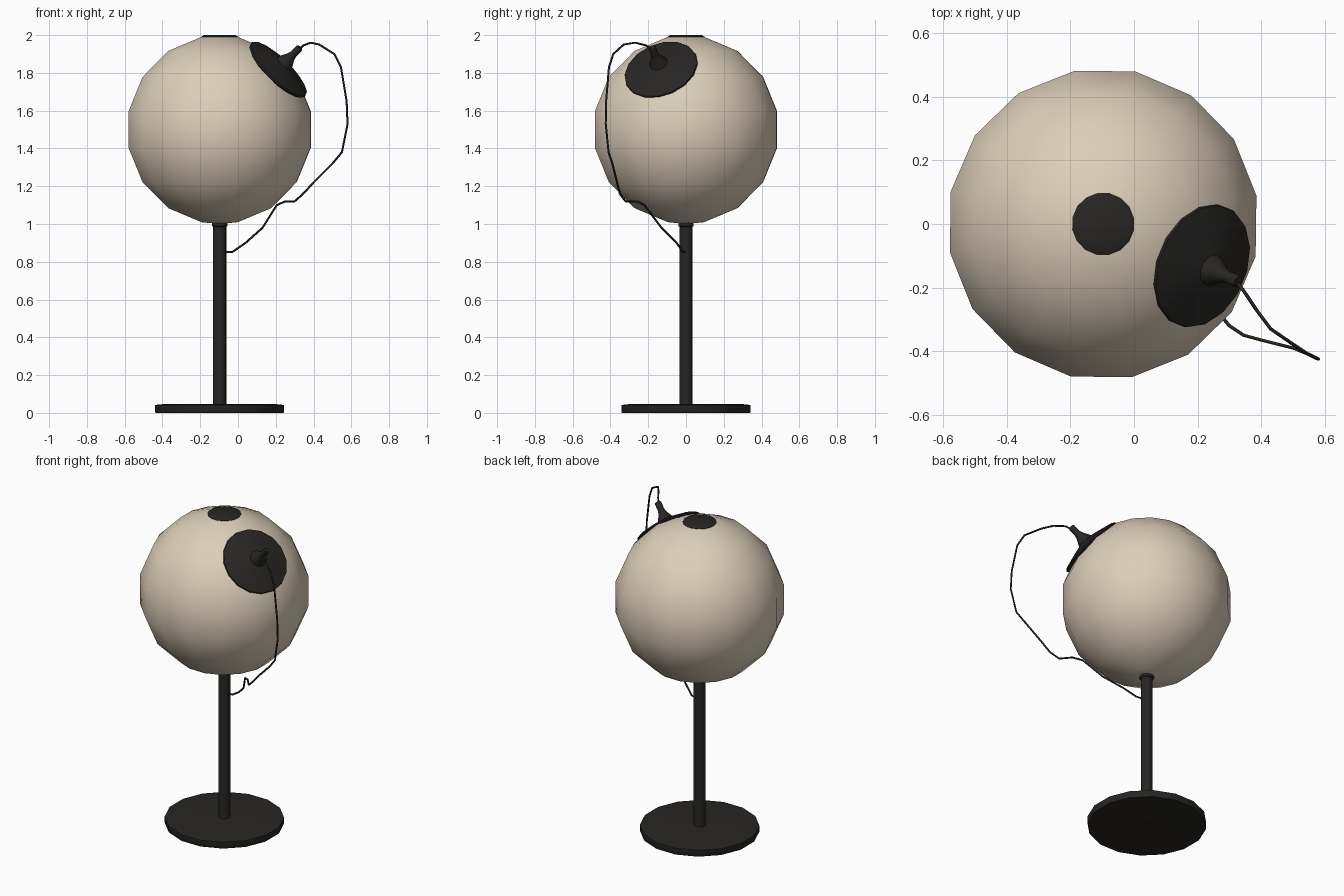
import bpy, bmesh
from math import sin, cos, pi, radians
from mathutils import Vector, Matrix

if "Cube" in bpy.data.objects:
    bpy.data.objects.remove(bpy.data.objects["Cube"])


def material(name, rgb):
    m = bpy.data.materials.new(name)
    m.diffuse_color = (*rgb, 1)
    m.use_nodes = True
    m.node_tree.nodes["Principled BSDF"].inputs["Base Color"].default_value = m.diffuse_color
    return m


cream = material("cream", (0.72, 0.62, 0.49))
black = material("black", (0.02, 0.019, 0.017))
CX, CZ, R = -0.097, 1.5, 0.5


def lathe(name, profile, sides, mat, origin, axis=(0, 0, 1), turn=0.0, angle=40):
    """Revolve (radius, height) points about an axis through origin."""
    bm = bmesh.new()
    rings = []
    for r, h in profile:
        if r == 0:
            rings.append([bm.verts.new((0, 0, h))] * sides)
        else:
            rings.append([bm.verts.new((r * cos(turn + 2 * pi * i / sides),
                                        r * sin(turn + 2 * pi * i / sides), h))
                          for i in range(sides)])
    for a, b in zip(rings, rings[1:]):
        for i in range(sides):
            j = (i + 1) % sides
            bm.faces.new(list(dict.fromkeys((a[i], a[j], b[j], b[i]))))
    bmesh.ops.recalc_face_normals(bm, faces=bm.faces)
    rot = Vector((0, 0, 1)).rotation_difference(Vector(axis)).to_matrix().to_4x4()
    bmesh.ops.transform(bm, matrix=Matrix.Translation(origin) @ rot, verts=bm.verts)
    me = bpy.data.meshes.new(name)
    bm.to_mesh(me)
    bm.free()
    ob = bpy.data.objects.new(name, me)
    bpy.context.collection.objects.link(ob)
    me.materials.append(mat)
    bpy.context.view_layer.objects.active = ob
    ob.select_set(True)
    bpy.ops.object.shade_smooth_by_angle(angle=radians(angle))
    ob.select_set(False)
    return ob


# Bag: 16-sided globe with rings offset half a step from the poles
lat = [-78.75 + 22.5 * k for k in range(8)]
globe = [(0, -R)] + [(R * cos(radians(a)), R * sin(radians(a))) for a in lat] + [(0, 0.49)]
lathe("ball", globe, 16, cream, (CX, 0, CZ), turn=radians(10.5))

# Dark cap on top of the ball
lathe("top_cap", [(0, 0.482), (0.099, 0.482), (0.099, 0.492), (0.085, 0.5), (0, 0.5)],
      16, black, (CX, 0, CZ), turn=radians(10.5))

# Stand: pole with a collar, and a round base
lathe("pole", [(0, 0.0), (0.035, 0.0), (0.035, 0.985), (0.041, 0.99), (0.041, 1.015), (0, 1.015)],
      16, black, (CX, 0, 0))
lathe("base", [(0, 0.004), (0.345, 0.0), (0.348, 0.004), (0.348, 0.042), (0.31, 0.046), (0, 0.046)],
      16, black, (CX, 0, 0), turn=radians(11.25))

# Round plate with a tapered stem on the upper front right
n = Vector((0.67, -0.285, 0.685)).normalized()
plate = [(0, 0.43), (0.19, 0.45), (0.202, 0.46), (0.2, 0.468), (0.1, 0.499), (0.05, 0.511),
         (0.042, 0.53), (0.026, 0.56), (0.019, 0.585), (0.02, 0.625), (0.016, 0.634), (0, 0.634)]
lathe("side_plate", plate, 16, black, (CX, 0, CZ), axis=n, turn=radians(11.25), angle=50)

# Cable from the stem tip, round the ball and back to the pole
path = [(0.32, -0.18, 1.92), (0.345, -0.21, 1.945), (0.385, -0.27, 1.96), (0.43, -0.33, 1.95),
        (0.51, -0.385, 1.9), (0.545, -0.408, 1.83), (0.575, -0.423, 1.65), (0.58, -0.425, 1.53),
        (0.55, -0.41, 1.38), (0.5, -0.39, 1.32), (0.4, -0.365, 1.22), (0.345, -0.35, 1.16),
        (0.3, -0.32, 1.12), (0.25, -0.26, 1.12), (0.205, -0.22, 1.1), (0.13, -0.13, 0.98),
        (0.04, -0.05, 0.9), (-0.03, -0.015, 0.852), (-0.08, -0.005, 0.85)]
cu = bpy.data.curves.new("cable", 'CURVE')
cu.dimensions = '3D'
cu.bevel_depth = 0.0055
cu.bevel_resolution = 1
cu.use_fill_caps = True
sp = cu.splines.new('POLY')
sp.points.add(len(path) - 1)
for p, co in zip(sp.points, path):
    p.co = (*co, 1)
cu.materials.append(black)
bpy.context.collection.objects.link(bpy.data.objects.new("cable", cu))
